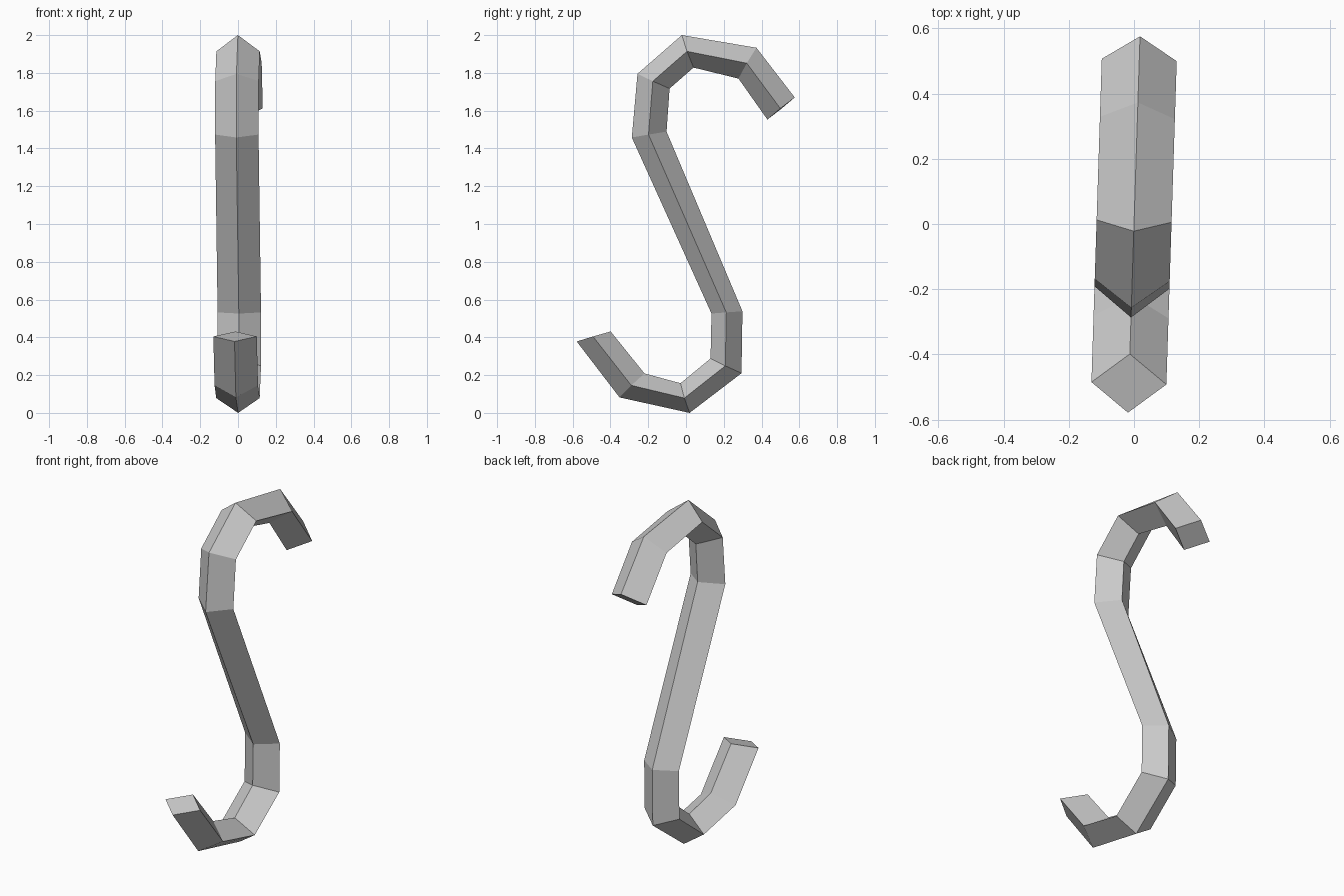
import bpy
import bmesh
from mathutils import Matrix, Vector

cube = bpy.data.objects.get("Cube")
if cube:
    bpy.data.objects.remove(cube)

# Plain grey metal
grey = bpy.data.materials.new("grey_metal")
grey.use_nodes = True
colour = (0.6, 0.6, 0.6, 1)
grey.diffuse_color = colour
grey.node_tree.nodes["Principled BSDF"].inputs["Base Color"].default_value = colour

# Front and back ridge of the bar at each bend, as (y, z), from upper tip to lower tip
bends = [
    ((0.576, 1.67), (0.431, 1.553)),
    ((0.373, 1.933), (0.278, 1.77)),
    ((-0.022, 2.0), (0.04, 1.828)),
    ((-0.257, 1.795), (-0.087, 1.717)),
    ((-0.287, 1.458), (-0.103, 1.489)),
    ((0.135, 0.526), (0.299, 0.538)),
    ((0.13, 0.288), (0.294, 0.21)),
    ((-0.029, 0.157), (0.019, 0.0)),
    ((-0.22, 0.209), (-0.352, 0.082)),
    ((-0.399, 0.431), (-0.579, 0.378)),
]
half_width = 0.115


def diamond_ring(bm, first, second):
    """Four corners of the diamond section at one bend."""
    a, b = Vector((0, *first)), Vector((0, *second))
    side = Vector((half_width, 0, 0))
    mid = (a + b) / 2
    return [bm.verts.new(p) for p in (a, mid + side, b, mid - side)]


# Sweep the diamond section along the S and cap both tips
bm = bmesh.new()
rings = [diamond_ring(bm, a, b) for a, b in bends]
for upper, lower in zip(rings, rings[1:]):
    for i in range(4):
        j = (i + 1) % 4
        bm.faces.new((upper[i], upper[j], lower[j], lower[i]))
bm.faces.new(rings[0])
bm.faces.new(rings[-1])
bmesh.ops.recalc_face_normals(bm, faces=bm.faces)

# The hook is turned very slightly about its upright axis
bmesh.ops.rotate(bm, verts=bm.verts, cent=(0, 0, 0),
                 matrix=Matrix.Rotation(-0.032, 3, 'Z'))

mesh = bpy.data.meshes.new("s_hook")
bm.to_mesh(mesh)
bm.free()
mesh.materials.append(grey)
hook = bpy.data.objects.new("s_hook", mesh)
bpy.context.collection.objects.link(hook)
